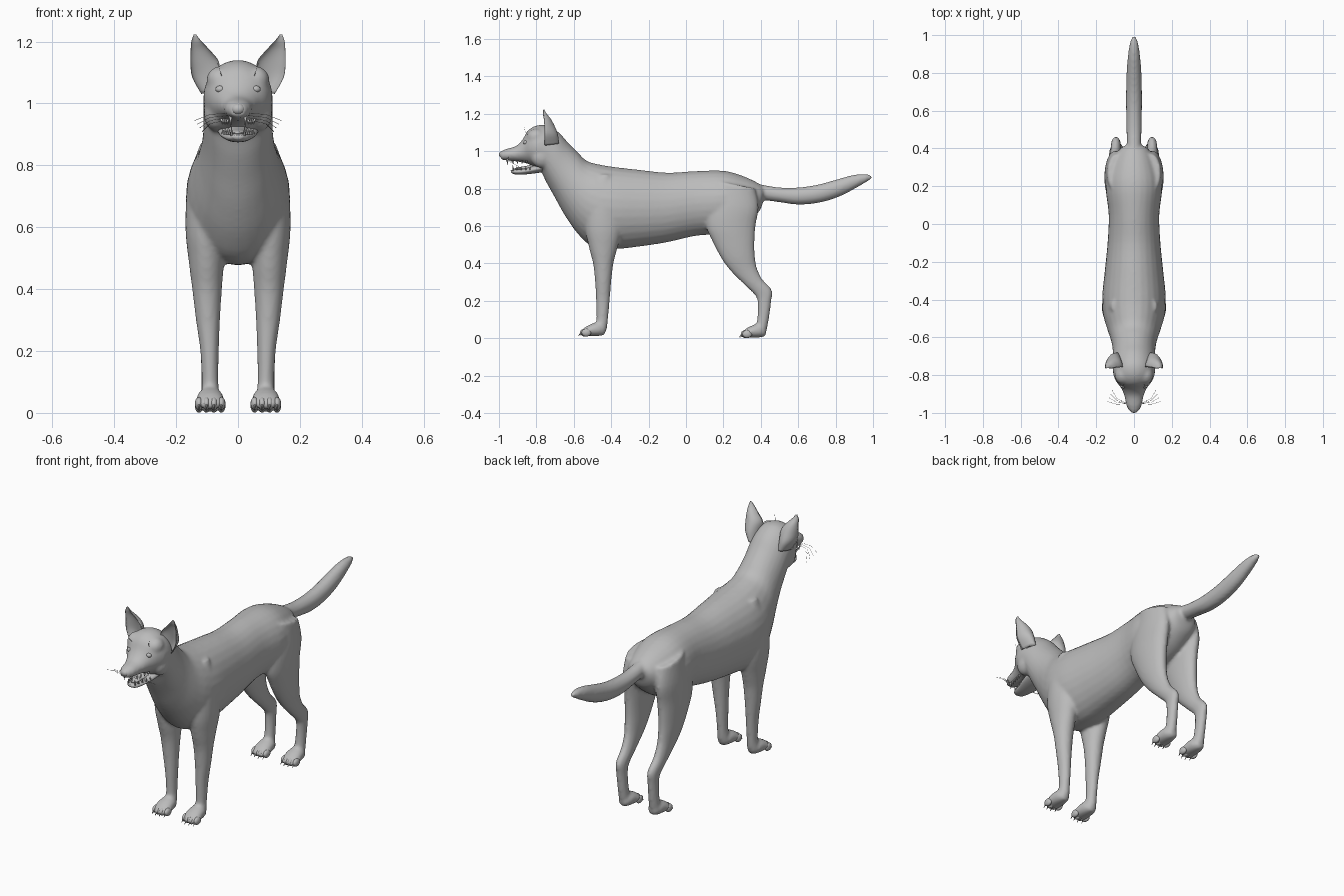
import bpy, bmesh, math
from mathutils import Vector, Matrix

grey = bpy.data.materials.new("soft_grey")
grey.diffuse_color = (0.5, 0.5, 0.5, 1)


def spline(a, b, c, d, t):
    return 0.5 * (2 * b + (c - a) * t + (2 * a - 5 * b + 4 * c - d) * t * t
                  + (3 * b - a - 3 * c + d) * t ** 3)


def loft(bm, rows, side=1, seg=28, sub=4, dent=0.0, shift=(0, 0)):
    """Skin rings given as (y1, z1, y2, z2, x centre, half width)."""
    n, fine = len(rows), []
    for i in range(n - 1):
        four = [rows[max(i - 1, 0)], rows[i], rows[i + 1], rows[min(i + 2, n - 1)]]
        fine += [[spline(*v, k / sub) for v in zip(*four)] for k in range(sub)]
    fine.append(rows[-1])
    rings = []
    for y1, z1, y2, z2, cx, hw in fine:
        mid = Vector(((y1 + y2) / 2 + shift[0], (z1 + z2) / 2 + shift[1]))
        half = Vector(((y1 - y2) / 2, (z1 - z2) / 2))
        ring = []
        for s in range(seg):
            a = math.tau * s / seg
            f = math.cos(a)
            if dent and f > 0:
                f *= -dent
            p = mid + half * f
            ring.append(bm.verts.new((side * (cx + hw * math.sin(a)), p.x, p.y)))
        rings.append(ring)
    for r, q in zip(rings, rings[1:]):
        for s in range(seg):
            t = (s + 1) % seg
            bm.faces.new((r[s], r[t], q[t], q[s]))
    bm.faces.new(rings[0])
    bm.faces.new(rings[-1])


def ball(bm, pos, scale):
    bmesh.ops.create_uvsphere(bm, u_segments=16, v_segments=10, radius=1,
                              matrix=Matrix.Translation(pos) @ Matrix.Diagonal((*scale, 1)))


def spike(bm, base, tip, r):
    d = Vector(tip) - Vector(base)
    m = Matrix.Translation((Vector(base) + Vector(tip)) / 2) @ d.to_track_quat('Z', 'Y').to_matrix().to_4x4()
    bmesh.ops.create_cone(bm, cap_ends=True, segments=8, radius1=r, radius2=r * 0.1,
                          depth=d.length, matrix=m)


def finish(name, bm):
    bmesh.ops.recalc_face_normals(bm, faces=bm.faces[:])
    me = bpy.data.meshes.new(name)
    for f in bm.faces:
        f.smooth = True
    bm.to_mesh(me)
    bm.free()
    me.materials.append(grey)
    ob = bpy.data.objects.new(name, me)
    bpy.context.collection.objects.link(ob)
    return ob


# Trunk, neck, skull and upper muzzle as one run of rings
trunk = [(.425, .79, .41, .72, 0, .035), (.40, .82, .385, .67, 0, .08),
         (.31, .865, .30, .60, 0, .125), (.2, .895, .2, .56, 0, .15),
         (.05, .893, .05, .547, 0, .134), (-.1, .885, -.1, .513, 0, .14),
         (-.25, .90, -.25, .49, 0, .155), (-.38, .915, -.38, .477, 0, .168),
         (-.46, .928, -.50, .49, 0, .163), (-.53, .948, -.58, .56, 0, .142),
         (-.58, .995, -.65, .66, 0, .122), (-.63, 1.045, -.70, .75, 0, .113),
         (-.68, 1.10, -.745, .83, 0, .112), (-.74, 1.137, -.775, .89, 0, .112),
         (-.80, 1.137, -.80, .905, 0, .109), (-.845, 1.11, -.83, .925, 0, .092),
         (-.875, 1.06, -.86, .937, 0, .069), (-.91, 1.027, -.91, .945, 0, .051),
         (-.96, 1.012, -.96, .95, 0, .041), (-.995, .998, -.99, .955, 0, .024)]
tail = [(.36, .83, .36, .75, 0, .04), (.42, .818, .42, .738, 0, .038),
        (.5, .806, .5, .727, 0, .04), (.6, .806, .6, .714, 0, .042),
        (.7, .82, .71, .724, 0, .042), (.8, .847, .815, .755, 0, .039),
        (.89, .872, .91, .803, 0, .031), (.96, .878, .97, .838, 0, .02),
        (.995, .868, .999, .856, 0, .006)]
front_leg = [(-.47, .875, -.40, .875, .088, .032), (-.53, .75, -.36, .75, .098, .063),
             (-.54, .6, -.34, .6, .106, .064), (-.52, .49, -.37, .47, .102, .056),
             (-.497, .4, -.388, .4, .1, .048), (-.486, .3, -.4, .3, .097, .039),
             (-.481, .2, -.408, .2, .092, .03), (-.478, .1, -.417, .1, .09, .027),
             (-.485, .06, -.425, .045, .09, .03), (-.48, .03, -.44, .016, .09, .028)]
hind_leg = [(.17, .84, .37, .80, .09, .05), (.12, .70, .388, .70, .1, .055),
            (.108, .60, .372, .60, .1, .056), (.14, .52, .367, .52, .102, .05),
            (.193, .42, .368, .45, .102, .043), (.247, .35, .378, .38, .1, .035),
            (.318, .28, .408, .315, .098, .029), (.374, .223, .459, .257, .096, .026),
            (.384, .17, .455, .19, .095, .025), (.38, .1, .443, .1, .093, .026),
            (.37, .05, .43, .035, .092, .029)]
foot = [(-.43, .055, -.435, .02, .09, .02), (-.47, .085, -.46, .012, .09, .039),
        (-.52, .07, -.52, .011, .09, .046), (-.55, .05, -.55, .012, .09, .04),
        (-.565, .035, -.562, .016, .09, .03)]
HIND = (.86, -.008)

body = bmesh.new()
loft(body, trunk)
loft(body, tail)
for s in (1, -1):
    loft(body, front_leg, s)
    loft(body, hind_leg, s)
    loft(body, foot, s)
    loft(body, foot, s, shift=HIND)
    # brow and cheek fullness
    ball(body, (s * .06, -.80, 1.075), (.042, .05, .045))
    ball(body, (s * .07, -.77, .97), (.042, .06, .06))
ob = finish("body", body)
rm = ob.modifiers.new("blend", 'REMESH')
rm.mode, rm.voxel_size, rm.use_smooth_shade = 'VOXEL', 0.009, True
sm = ob.modifiers.new("soften", 'SMOOTH')
sm.factor, sm.iterations = 0.5, 5

# Cupped ears
ear = [(-.768, 1.223, -.758, 1.222, .139, .004), (-.785, 1.20, -.745, 1.20, .134, .017),
       (-.795, 1.17, -.725, 1.175, .122, .031), (-.81, 1.13, -.705, 1.14, .108, .046),
       (-.83, 1.08, -.685, 1.09, .104, .044), (-.83, 1.02, -.68, 1.04, .09, .028)]
bm = bmesh.new()
for s in (1, -1):
    loft(bm, ear, s, dent=0.45)
finish("ears", bm)

# Open lower jaw with tongue
jaw = [(-.75, .945, -.75, .89, 0, .068), (-.81, .925, -.81, .881, 0, .06),
       (-.87, .908, -.87, .875, 0, .044), (-.915, .903, -.915, .876, 0, .032),
       (-.937, .898, -.935, .885, 0, .015)]
tongue = [(-.78, .94, -.78, .91, 0, .035), (-.85, .922, -.85, .9, 0, .028),
          (-.9, .914, -.9, .9, 0, .022), (-.918, .908, -.918, .902, 0, .01)]
bm = bmesh.new()
loft(bm, jaw)
finish("lower_jaw", bm)
bm = bmesh.new()
loft(bm, tongue, seg=16)
finish("tongue", bm)

# Toes and claws on all four feet
toes, claws, teeth, eyes = (bmesh.new() for _ in range(4))
for s in (1, -1):
    for dy, dz in ((0, 0), HIND):
        for k in (-1.5, -.5, .5, 1.5):
            x = s * .09 + k * .024
            y = -.545 + abs(k) * .008 + dy
            ball(toes, (x, y, .03 + dz), (.0135, .026, .021))
            spike(claws, (x, y - .018, .03 + dz), (x, y - .036, .012 + dz), .005)
    # canines and cheek teeth
    spike(teeth, (s * .024, -.955, .96), (s * .023, -.955, .925), .006)
    spike(teeth, (s * .02, -.922, .895), (s * .021, -.926, .925), .005)
    for k in range(4):
        y = -.925 + k * .024
        spike(teeth, (s * (.034 + k * .006), y, .95), (s * (.033 + k * .006), y, .932), .006)
        spike(teeth, (s * (.028 + k * .007), y + .02, .9), (s * (.028 + k * .007), y + .02, .918), .005)
    # eyes
    ball(eyes, (s * .057, -.856, 1.046), (.016, .014, .012))
finish("toes", toes)
finish("claws", claws)
finish("teeth", teeth)
finish("eyes", eyes)

# Nose pad
bm = bmesh.new()
ball(bm, (0, -.983, .982), (.022, .017, .018))
finish("nose", bm)

# Whiskers and brow hairs
cu = bpy.data.curves.new("whiskers", 'CURVE')
cu.dimensions, cu.bevel_depth, cu.bevel_resolution = '3D', 0.0007, 0
hairs = [((.034, -.95, .968 - k * .007), (.09, -.955 + k * .01, .965 - k * .01),
          (.14 - k * .008, -.94 + k * .02, .945 - k * .012)) for k in range(4)]
hairs += [((.05, -.84, 1.08), (.058, -.86, 1.105), (.066, -.865, 1.13))]
for s in (1, -1):
    for pts in hairs:
        sp = cu.splines.new('POLY')
        sp.points.add(2)
        for p, (x, y, z) in zip(sp.points, pts):
            p.co = (s * x, y, z, 1)
cu.materials.append(grey)
bpy.context.collection.objects.link(bpy.data.objects.new("whiskers", cu))
